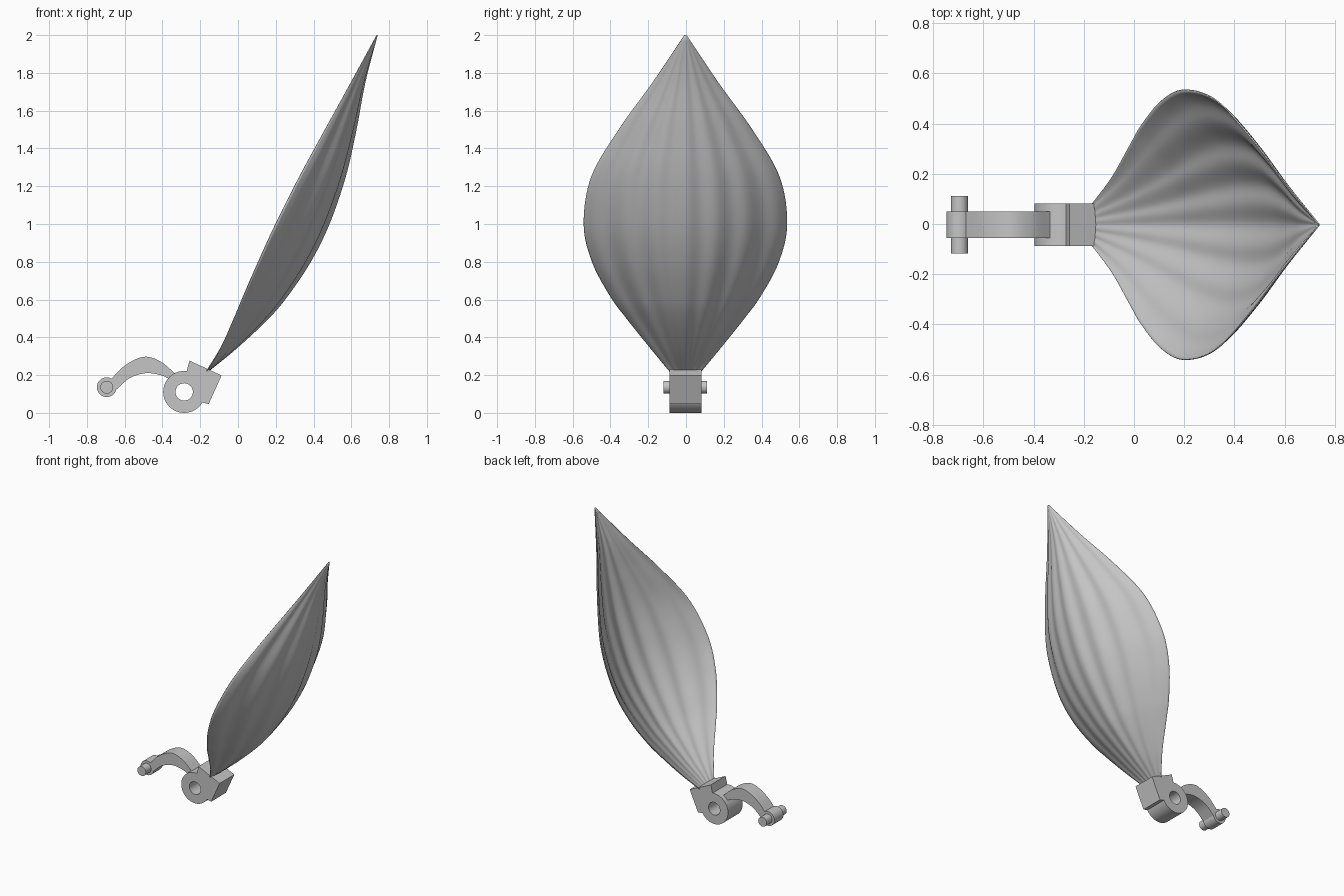
import bpy, bmesh, math
from mathutils import Vector

cube = bpy.data.objects.get("Cube")
if cube:
    bpy.data.objects.remove(cube)

grey = bpy.data.materials.new("plain grey")
grey.use_nodes = True
colour = (0.56, 0.56, 0.56, 1)
grey.diffuse_color = colour
grey.node_tree.nodes["Principled BSDF"].inputs["Base Color"].default_value = colour
CENTRE_Y = -0.003


def finish(bm, name, angle):
    bmesh.ops.recalc_face_normals(bm, faces=bm.faces)
    mesh = bpy.data.meshes.new(name)
    bm.to_mesh(mesh)
    bm.free()
    mesh.materials.append(grey)
    obj = bpy.data.objects.new(name, mesh)
    bpy.context.collection.objects.link(obj)
    bpy.ops.object.select_all(action="DESELECT")
    obj.select_set(True)
    bpy.context.view_layer.objects.active = obj
    bpy.ops.object.shade_smooth_by_angle(angle=math.radians(angle))
    return obj


def smooth_path(points, steps):
    """Smooth curve through all the points."""
    p = [Vector(q) for q in points]
    p = [2 * p[0] - p[1]] + p + [2 * p[-1] - p[-2]]
    out = []
    for a, b, c, d in zip(p, p[1:], p[2:], p[3:]):
        for i in range(steps):
            t = i / steps
            out.append(b + (c - a) * t / 2 + (2 * a - 5 * b + 4 * c - d) * t * t / 2
                       + (3 * b - a - 3 * c + d) * t ** 3 / 2)
    return out + [p[-2]]


def arc(centre, radius, start, end, count):
    angles = [math.radians(start + (end - start) * i / (count - 1)) for i in range(count)]
    return [(centre[0] + radius * math.cos(a), centre[1] + radius * math.sin(a)) for a in angles]


def slab(name, loops, half_width):
    """Extrude closed side outlines (outer edge and holes) across y."""
    bm = bmesh.new()
    edges = []
    for loop in loops:
        vs = [bm.verts.new((q[0], CENTRE_Y - half_width, q[1])) for q in loop]
        edges += [bm.edges.new((a, b)) for a, b in zip(vs, vs[1:] + vs[:1])]
    bmesh.ops.triangle_fill(bm, use_beauty=True, edges=edges)
    geo = bmesh.ops.extrude_face_region(bm, geom=bm.faces[:])["geom"]
    moved = [g for g in geo if isinstance(g, bmesh.types.BMVert)]
    bmesh.ops.translate(bm, verts=moved, vec=(0, 2 * half_width, 0))
    return finish(bm, name, 30)


# Hinge block: round eye with a hole, merging into a tilted square socket
eye = (-0.285, 0.111)
socket = [(-0.155, 0.047), (-0.087, 0.198), (-0.257, 0.277)]
hole = arc(eye, 0.046, 0, 352.5, 48)
slab("hinge_block", [arc(eye, 0.111, 83, 330, 40) + socket, hole], 0.085)

# Arched lever arm
top = [(-0.675, 0.175), (-0.60, 0.25), (-0.50, 0.297), (-0.41, 0.272), (-0.33, 0.205)]
under = [(-0.355, 0.175), (-0.41, 0.2), (-0.49, 0.21), (-0.575, 0.183), (-0.65, 0.118)]
slab("lever_arm", [smooth_path(top, 6) + smooth_path(under, 6)], 0.052)

# Lever end boss and cross pin
pin = (-0.695, 0.136)
slab("lever_boss", [arc(pin, 0.052, 0, 352.5, 48)], 0.052)
slab("cross_pin", [arc(pin, 0.034, 0, 352.5, 48)], 0.115)

# Petal blade: rows of height, midline x, edge x, half width
rows = [(0.21, -0.17, -0.172, 0.075), (0.35, 0.0, -0.085, 0.19), (0.5, 0.16, -0.015, 0.31),
        (0.62, 0.262, 0.037, 0.398), (0.8, 0.383, 0.117, 0.493), (1.0, 0.482, 0.21, 0.537),
        (1.25, 0.568, 0.335, 0.497), (1.5, 0.625, 0.468, 0.352), (1.75, 0.672, 0.602, 0.172),
        (2.0, 0.737, 0.735, 0.004)]
bm = bmesh.new()
across = 96
grid = []
centre_lines = smooth_path([r[:3] for r in rows], 8)
widths = smooth_path([(r[3], 0) for r in rows], 8)
for (z, mid, edge), w in zip(centre_lines, widths):
    half = w[0]
    line = []
    for i in range(across + 1):
        t = 2 * i / across - 1
        ripple = 0.015 * half * (math.cos(math.tau * 3.3 * t) - 1)
        x = mid + (edge - mid) * abs(t) ** 1.75 + ripple
        line.append(bm.verts.new((x, CENTRE_Y + half * t, z)))
    grid.append(line)
for low, high in zip(grid, grid[1:]):
    for i in range(across):
        bm.faces.new((low[i], low[i + 1], high[i + 1], high[i]))
petal = finish(bm, "petal_blade", 50)
shell = petal.modifiers.new("thickness", "SOLIDIFY")
shell.thickness = 0.005
shell.offset = 0
